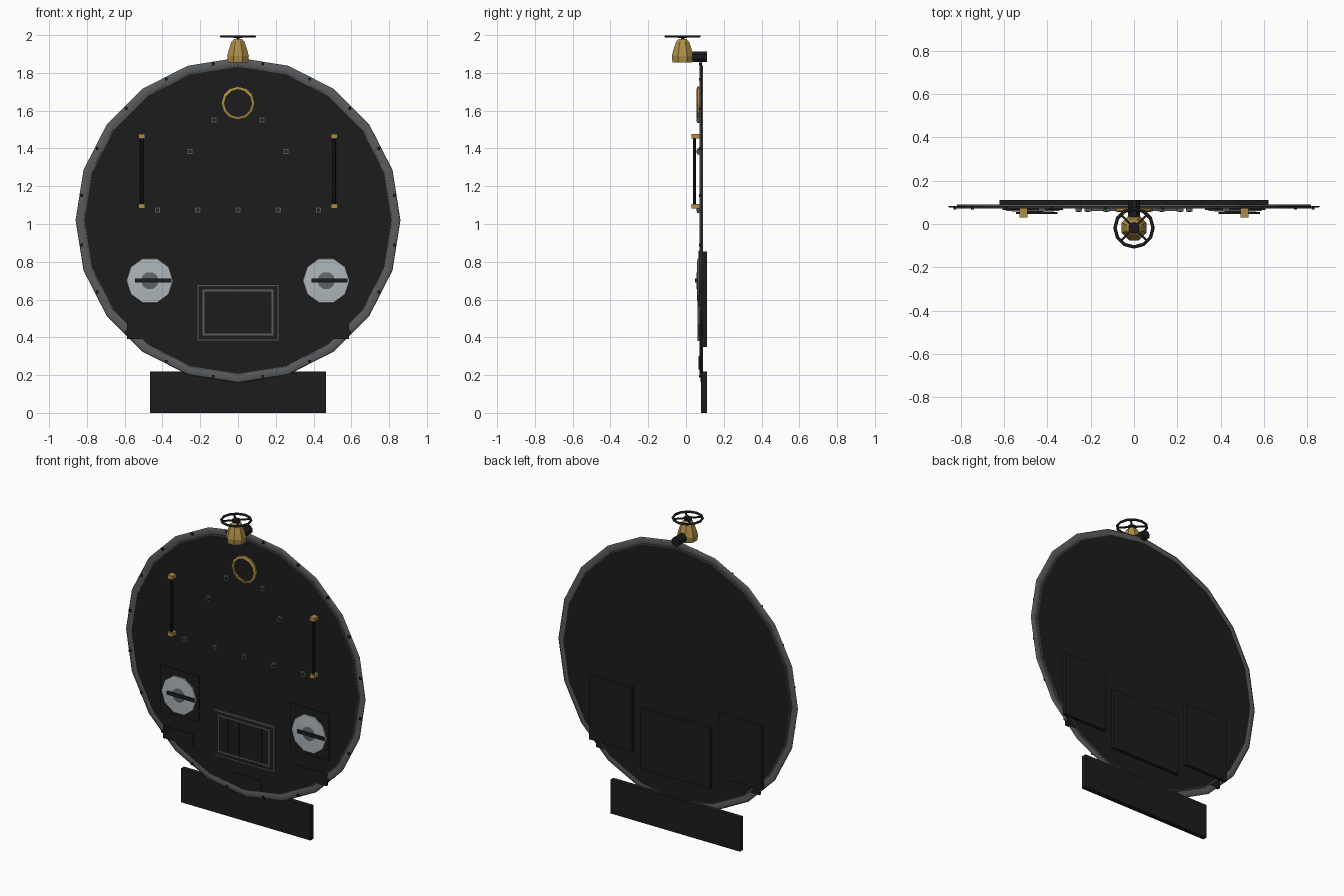
import bpy, bmesh, math
from mathutils import Matrix, Vector

if "Cube" in bpy.data.objects:
    bpy.data.objects.remove(bpy.data.objects["Cube"])

def mat(name, c):
    m = bpy.data.materials.new(name)
    m.diffuse_color = (*c, 1)
    m.use_nodes = True
    m.node_tree.nodes["Principled BSDF"].inputs["Base Color"].default_value = m.diffuse_color
    return m

BLACK = mat("black_paint", (0.012, 0.012, 0.012))
STEEL = mat("dark_steel", (0.10, 0.105, 0.11))
BRASS = mat("brass", (0.42, 0.27, 0.06))
GLASS = mat("lamp_glass", (0.42, 0.47, 0.50))
CORE = mat("lamp_core", (0.12, 0.13, 0.14))

def finish(name, bm, m, smooth=False):
    bmesh.ops.recalc_face_normals(bm, faces=bm.faces)
    me = bpy.data.meshes.new(name)
    bm.to_mesh(me)
    bm.free()
    me.materials.append(m)
    ob = bpy.data.objects.new(name, me)
    bpy.context.collection.objects.link(ob)
    if smooth:
        for p in me.polygons:
            p.use_smooth = True
    return ob

def add_box(bm, x0, x1, y0, y1, z0, z1):
    M = Matrix.Translation(((x0 + x1) / 2, (y0 + y1) / 2, (z0 + z1) / 2)) @ \
        Matrix.Diagonal((x1 - x0, y1 - y0, z1 - z0, 1))
    bmesh.ops.create_cube(bm, size=1, matrix=M)

def boxes(name, m, *dims):
    bm = bmesh.new()
    for d in dims:
        add_box(bm, *d)
    return finish(name, bm, m)

def lathe(name, prof, n, m, loc, axis='Z', phase=0.0, closed=False, smooth=False):
    """Spin (radius, height) points; axis 'Y' means height runs along y."""
    bm = bmesh.new()
    rings = []
    for r, h in prof:
        ring = []
        for i in range(n):
            a = 2 * math.pi * (i + phase) / n
            c, s = r * math.cos(a), r * math.sin(a)
            v = (c, s, h) if axis == 'Z' else (c, h, s)
            ring.append(bm.verts.new(Vector(v) + Vector(loc)))
        rings.append(ring)
    pairs = list(zip(rings, rings[1:]))
    if closed:
        pairs.append((rings[-1], rings[0]))
    for a, b in pairs:
        for i in range(n):
            j = (i + 1) % n
            bm.faces.new((a[i], a[j], b[j], b[i]))
    if not closed:
        bm.faces.new(rings[0])
        bm.faces.new(rings[-1])
    return finish(name, bm, m, smooth)

def tube(r, depth, n=6):
    """Cross-section ellipse for rings: major radius r, small radii given by depth."""
    return [(r + depth[0] * math.cos(2 * math.pi * k / n),
             depth[1] * math.sin(2 * math.pi * k / n)) for k in range(n)]

def frame(name, m, w, z0, z1, t, y0, y1):
    return boxes(name, m, (-w, w, y0, y1, z1 - t, z1), (-w, w, y0, y1, z0, z0 + t),
                 (-w, -w + t, y0, y1, z0 + t, z1 - t), (w - t, w, y0, y1, z0 + t, z1 - t))

CZ = 1.02

# Round end plate with steel edge and flat rim
lathe("end_plate", [(0.813, 0.072), (0.813, 0.09)], 20, BLACK, (0, 0, CZ), 'Y')
lathe("plate_edge", [(0.813, 0.071), (0.818, 0.071), (0.818, 0.091), (0.813, 0.091)],
      20, STEEL, (0, 0, CZ), 'Y', closed=True)
lathe("rim", tube(0.837, (0.023, 0.004), 8), 20, STEEL, (0, 0.08, CZ), 'Y',
      closed=True, smooth=True)

# Rivets around the rim
bm = bmesh.new()
for i in range(20):
    a = math.radians(9 + 18 * i)
    x, z = 0.837 * math.cos(a), CZ + 0.837 * math.sin(a)
    add_box(bm, x - .007, x + .007, 0.068, 0.078, z - .007, z + .007)
finish("rim_rivets", bm, BLACK)

# Bottom beam and rear boxes
boxes("bottom_beam", BLACK, (-.465, .465, .08, .11, 0, .22))
boxes("rear_boxes", BLACK, (-.25, .25, .088, .11, .35, .74),
      (.31, .62, .088, .11, .44, .855), (-.62, -.31, .088, .11, .44, .855))
boxes("lower_steps", BLACK, (.37, .587, .067, .087, .39, .47),
      (-.587, -.37, .067, .087, .39, .47), (-.12, .12, .067, .075, .23, .30))

# Square bolt heads
pts = [(0, 1.075)]
for x, z in [(.128, 1.55), (.255, 1.385), (.425, 1.075), (.213, 1.075)]:
    pts += [(x, z), (-x, z)]
boxes("bolt_heads", STEEL, *[(x - .016, x + .016, .058, .073, z - .016, z + .016)
                             for x, z in pts])
boxes("bolt_caps", BLACK, *[(x - .008, x + .008, .056, .06, z - .008, z + .008)
                            for x, z in pts])

# Brass gauge ring with dark face
lathe("gauge_ring", [(.072, .055), (.088, .06), (.088, .073), (.072, .073)], 12, BRASS,
      (0, 0, 1.64), 'Y', closed=True)
lathe("gauge_face", [(.072, .068), (.072, .073)], 12, BLACK, (0, 0, 1.64), 'Y')

# Side grab handles and lamps
for s, side in ((-1, "left"), (1, "right")):
    x = .51 * s
    lathe(side + "_handle_bar", [(.009, 1.09), (.009, 1.47)], 8, BLACK, (x, .045, 0))
    boxes(side + "_handle_brackets", BRASS,
          *[(x - .018, x + .018, .03, .073, z - .012, z + .012) for z in (1.095, 1.465)])
    x = .467 * s
    boxes(side + "_lamp_plate", BLACK, (x - .14, x + .14, .065, .073, .56, .86))
    lathe(side + "_lamp", [(.125, .067), (.122, .06), (.06, .057)], 10, GLASS,
          (x, 0, .70), 'Y', phase=0, smooth=False)
    lathe(side + "_lamp_core", [(.06, .058), (.02, .055)], 10, CORE, (x, 0, .70), 'Y')
    xb = x + .018
    boxes(side + "_lamp_latch", BLACK, (xb - .096, xb + .096, .047, .056, .69, .712))

# Ventilation grille
boxes("grille_plate", BLACK, (-.212, .212, .065, .073, .385, .675))
frame("grille_outer_frame", STEEL, .218, .38, .68, .009, .06, .073)
frame("grille_inner_frame", STEEL, .187, .41, .652, .009, .06, .073)
boxes("grille_bars", BLACK, *[(x - .006, x + .006, .061, .067, .42, .643)
                              for x in (-.12, -.04, .04, .12)])

# Top valve: brass bell, pipe to the plate, hand wheel
V = (0, -.018, 0)
lathe("valve_body", [(.058, 1.855), (.062, 1.89), (.05, 1.93), (.037, 1.965), (.022, 1.98)],
      8, BRASS, V, phase=.5, smooth=False)
lathe("valve_pipe", [(.03, -.02), (.03, .11)], 8, BLACK, (0, 0, 1.885), 'Y', phase=.5)
lathe("valve_stem", [(.009, 1.975), (.009, 1.998)], 8, BLACK, V)
lathe("wheel_hub", [(.026, 1.984), (.026, 1.997)], 8, BLACK, V, phase=.5)
W = (0, -.018, 1.993)
lathe("wheel_rim", tube(.088, (.008, .007)), 12, BLACK, W, closed=True, smooth=True)
bm = bmesh.new()
for a in (45, 135):
    M = Matrix.Translation(W) @ Matrix.Rotation(math.radians(a), 4, 'Z') @ \
        Matrix.Diagonal((.172, .01, .008, 1))
    bmesh.ops.create_cube(bm, size=1, matrix=M)
finish("wheel_spokes", bm, BLACK)
